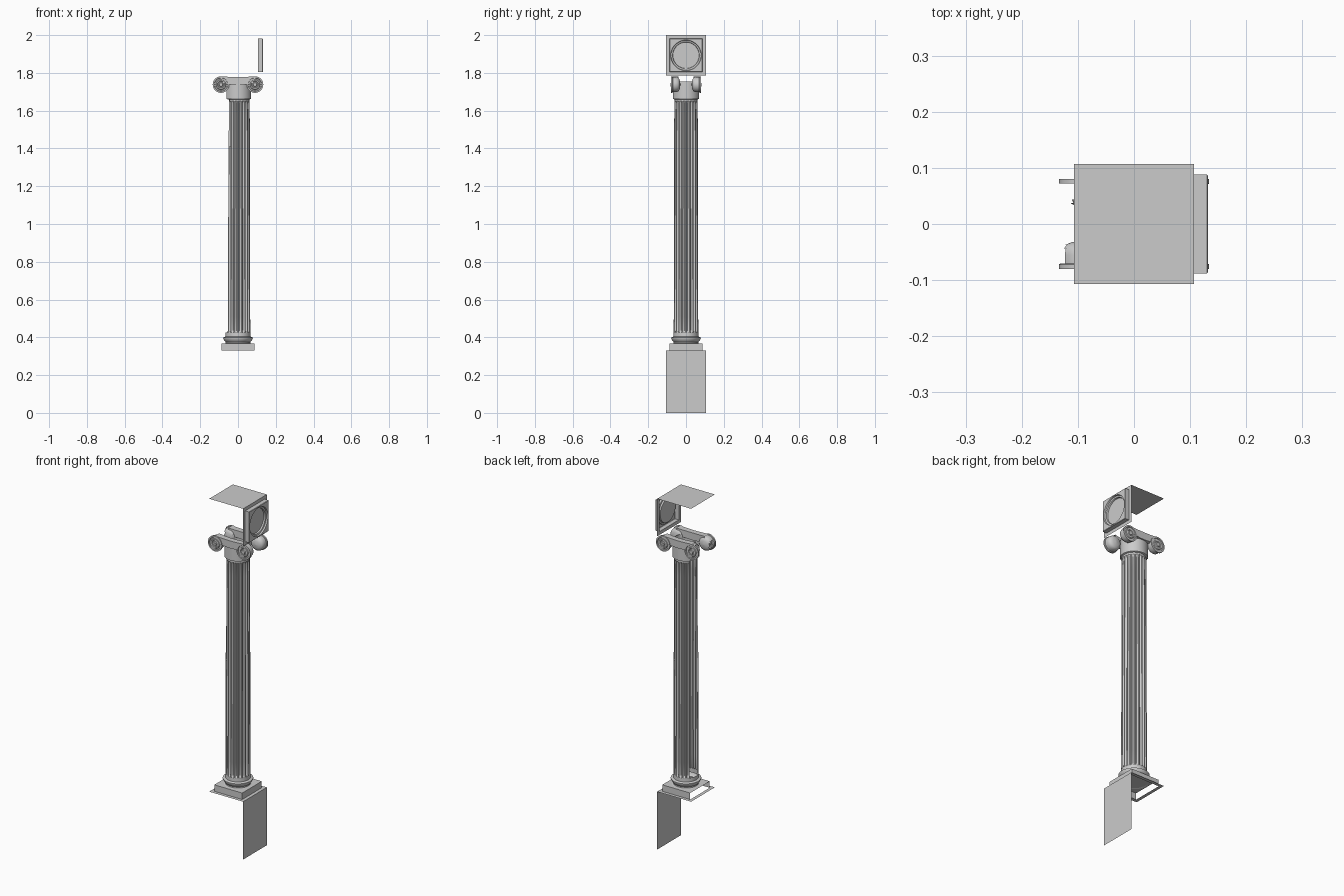
import bpy, bmesh, math
from mathutils import Vector

if "Cube" in bpy.data.objects:
    bpy.data.objects.remove(bpy.data.objects["Cube"])

stone = bpy.data.materials.new("pale_grey_stone")
stone.diffuse_color = (0.6, 0.6, 0.6, 1)
stone.use_nodes = True
stone.node_tree.nodes["Principled BSDF"].inputs["Base Color"].default_value = stone.diffuse_color


def finish(name, bm, smooth=True):
    bmesh.ops.remove_doubles(bm, verts=bm.verts, dist=0.0001)
    bmesh.ops.recalc_face_normals(bm, faces=bm.faces)
    me = bpy.data.meshes.new(name)
    bm.to_mesh(me)
    bm.free()
    ob = bpy.data.objects.new(name, me)
    bpy.context.collection.objects.link(ob)
    me.materials.append(stone)
    if smooth:
        bpy.ops.object.select_all(action='DESELECT')
        ob.select_set(True)
        bpy.context.view_layer.objects.active = ob
        bpy.ops.object.shade_smooth_by_angle(angle=math.radians(35))
    return ob


def skin(bm, rings, keep=None):
    """Bridge closed rings of points, keeping the faces that pass a test."""
    vs = [[bm.verts.new(p) for p in r] for r in rings]
    for a, b in zip(vs, vs[1:]):
        for i in range(len(a)):
            j = (i + 1) % len(a)
            q = (a[i], a[j], b[j], b[i])
            c = sum((v.co for v in q), Vector()) / 4
            if keep is None or keep(c):
                bm.faces.new(q)


def quad(bm, *pts):
    bm.faces.new([bm.verts.new(p) for p in pts])


def circle(r, z, n=48):
    return [(r * math.cos(2 * math.pi * i / n), r * math.sin(2 * math.pi * i / n), z) for i in range(n)]


def angle(c):
    return math.degrees(math.atan2(c.y, c.x)) % 360


# fluted shaft, open on the unfinished left side with a slanted edge
FLUTES, PER = 20, 8


def fluted(r, depth, z):
    pts = []
    for i in range(FLUTES * PER):
        k = i % PER
        d = depth * math.sin(math.pi * (k - 1) / (PER - 2)) if 1 <= k <= PER - 1 else 0
        a = 2 * math.pi * i / (FLUTES * PER)
        pts.append(((r - d) * math.cos(a), (r - d) * math.sin(a), z))
    return pts


def shaft_keep(c):
    limit = 205 + 21 * max(0, c.z - 0.43) / 1.22
    return not (c.z > 0.43 and 141 < angle(c) < limit)


bm = bmesh.new()
rings = [fluted(0.066, 0, 0.40), fluted(0.065, 0, 0.425), fluted(0.065, 0.008, 0.435)]
rings += [fluted(0.065 - 0.003 * i / 16, 0.008, 0.435 + 1.205 * i / 16) for i in range(1, 17)]
rings += [fluted(0.062, 0, 1.65), fluted(0.062, 0, 1.662)]
skin(bm, rings, shaft_keep)
finish("fluted_shaft", bm)

# moulded base rings
bm = bmesh.new()
skin(bm, [circle(r, z) for r, z in [(0.080, 0.365), (0.066, 0.369), (0.066, 0.376), (0.072, 0.383),
                                    (0.079, 0.394), (0.079, 0.399), (0.065, 0.404)]])
finish("base_moulding", bm)

# square plinth, without its left wall and bottom
bm = bmesh.new()
p, lo, hi = 0.088, 0.33, 0.367
quad(bm, (-p, -p, lo), (p, -p, lo), (p, -p, hi), (-p, -p, hi))
quad(bm, (p, -p, lo), (p, p, lo), (p, p, hi), (p, -p, hi))
quad(bm, (p, p, lo), (-p, p, lo), (-p, p, hi), (p, p, hi))
quad(bm, (-p, -p, hi), (p, -p, hi), (p, p, hi), (-p, p, hi))
finish("plinth", bm, False)


def square(s, z):
    return [(-s, -s, z), (s, -s, z), (s, s, z), (-s, s, z)]


# pedestal: top ledge frame and right wall
H = 0.107
bm = bmesh.new()
skin(bm, [square(H, 0.33), square(0.088, 0.33)])
quad(bm, (H, -H, 0), (H, H, 0), (H, H, 0.33), (H, -H, 0.33))
finish("pedestal", bm, False)

# capital neck
bm = bmesh.new()
skin(bm, [circle(r, z) for r, z in [(0.062, 1.66), (0.070, 1.663), (0.070, 1.70), (0.070, 1.755)]],
     lambda c: not 150 < angle(c) < 210)
finish("capital_neck", bm)


# volutes: carved scroll face and tapering bolster behind
def volute(name, sx, sy, keep=None):
    prof = [(0.0, 0.081), (0.009, 0.081), (0.012, 0.077), (0.017, 0.076), (0.019, 0.079), (0.025, 0.079),
            (0.028, 0.075), (0.034, 0.075), (0.036, 0.080), (0.044, 0.080), (0.044, 0.072),
            (0.040, 0.070), (0.040, 0.055), (0.038, 0.044), (0.032, 0.037), (0.020, 0.032), (0.0, 0.030)]
    bm = bmesh.new()
    n = 32
    rings = []
    for r, y in prof:
        r = max(r, 0.0002)
        rings.append([(sx * 0.090 + r * math.cos(2 * math.pi * i / n), sy * y,
                       1.738 + r * math.sin(2 * math.pi * i / n)) for i in range(n)])
    skin(bm, rings, keep)
    finish(name, bm)


volute("front_right_volute", 1, -1)
volute("back_right_volute", 1, 1)
volute("front_left_volute", -1, -1, lambda c: c.y < -0.070 or c.x > -0.122)
volute("back_left_volute", -1, 1, lambda c: c.y > 0.071 or c.x > -0.107)

# sagging scroll bands joining the volutes, front and back
for side, name in ((-1, "front_scroll_band"), (1, "back_scroll_band")):
    bm = bmesh.new()
    rings = []
    for i in range(13):
        t = -1 + i / 6
        x = 0.090 * t
        top = 1.782 - 0.004 * (1 - t * t)
        bot = 1.748 - 0.012 * (1 - t * t)
        y0, y1 = side * 0.077, side * (0.040 + 0.006 * (1 - t * t))
        rings.append([(x, y0, bot), (x, y0, top), (x, y1, top), (x, y1, bot)])
    skin(bm, rings)
    finish(name, bm)

# top block: thin roof sheet only
bm = bmesh.new()
quad(bm, (-H, -H, 2), (H, -H, 2), (H, H, 2), (-H, H, 2))
finish("top_sheet", bm, False)

# right panel: square border, raised frame, round recess and medallion disc
CZ, N = 1.893, 64


def panel_square(s, x):
    pts = []
    for i in range(N):
        a = 2 * math.pi * (i + 0.0) / N
        c, d = math.cos(a), math.sin(a)
        k = s / max(abs(c), abs(d))
        pts.append((x, k * c, CZ + k * d))
    return pts


def panel_circle(r, x):
    return [(x, r * math.cos(2 * math.pi * i / N), CZ + r * math.sin(2 * math.pi * i / N)) for i in range(N)]


bm = bmesh.new()
skin(bm, [panel_square(H, H), panel_square(0.088, H), panel_square(0.088, 0.130), panel_square(0.086, 0.132),
          panel_circle(0.081, 0.132), panel_circle(0.079, 0.124), panel_circle(0.071, 0.122),
          panel_circle(0.069, 0.114), panel_circle(0.035, 0.114), panel_circle(0.0002, 0.114)])
finish("medallion_panel", bm)
